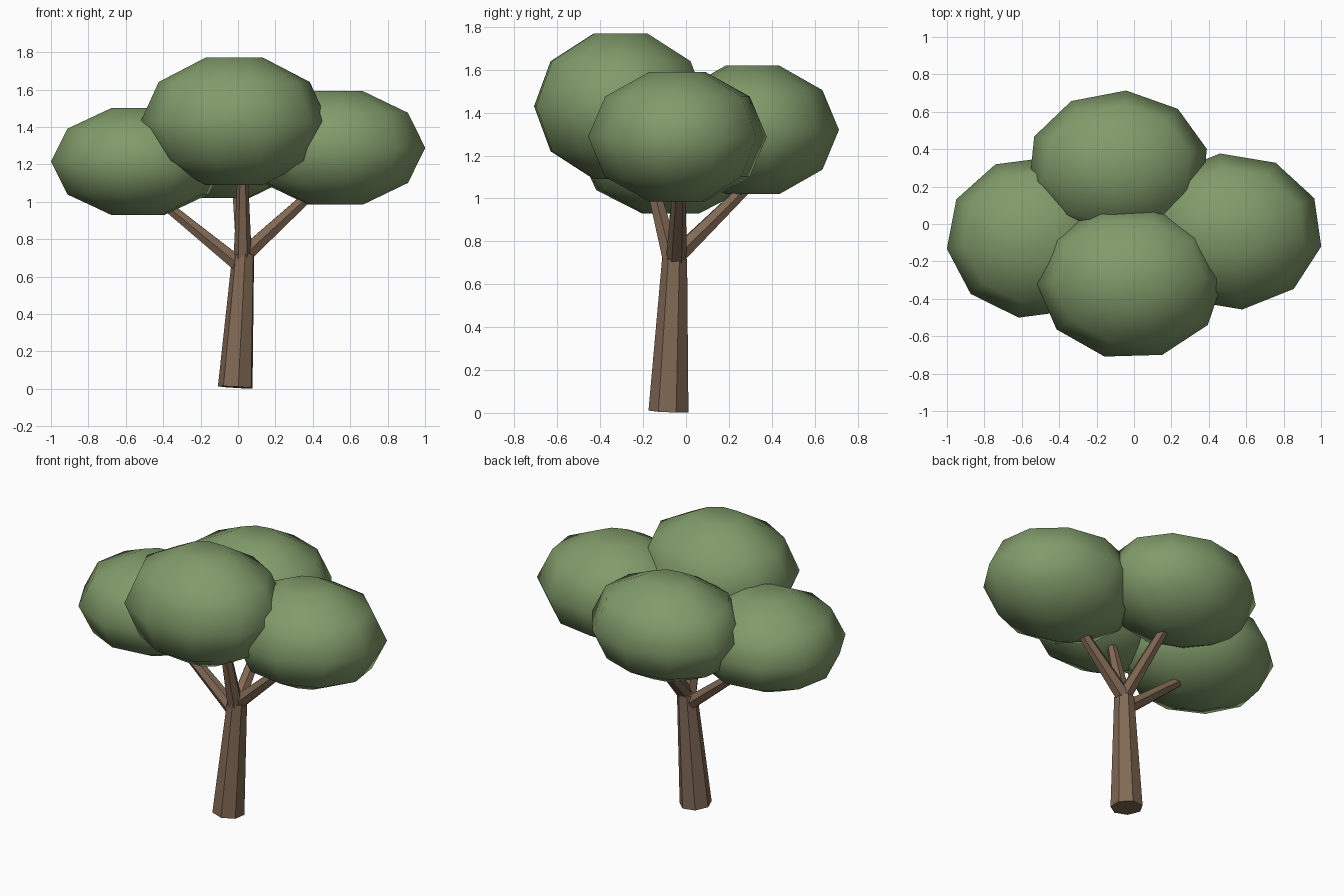
import bpy, bmesh, math
from mathutils import Vector

if "Cube" in bpy.data.objects:
    bpy.data.objects.remove(bpy.data.objects["Cube"])


def material(name, color):
    m = bpy.data.materials.new(name)
    m.diffuse_color = (*color, 1)
    m.use_nodes = True
    m.node_tree.nodes["Principled BSDF"].inputs["Base Color"].default_value = m.diffuse_color
    return m


LEAF = material("leaf green", (0.22, 0.33, 0.145))
BARK = material("bark brown", (0.22, 0.14, 0.09))


def skin_rings(name, rings, mat, smooth):
    """Join equal-length rings of points with quads and close both ends."""
    bm = bmesh.new()
    loops = [[bm.verts.new(p) for p in ring] for ring in rings]
    n = len(loops[0])
    for a, b in zip(loops, loops[1:]):
        for i in range(n):
            j = (i + 1) % n
            bm.faces.new((a[i], a[j], b[j], b[i]))
    bm.faces.new(loops[0][::-1])
    bm.faces.new(loops[-1])
    bmesh.ops.recalc_face_normals(bm, faces=bm.faces)
    for f in bm.faces:
        f.smooth = smooth
    me = bpy.data.meshes.new(name)
    bm.to_mesh(me)
    bm.free()
    me.materials.append(mat)
    ob = bpy.data.objects.new(name, me)
    bpy.context.collection.objects.link(ob)
    return ob


def leaf_clump(name, center, rx, ry, half_height, turn):
    """Ten-sided ellipsoid with small flat caps."""
    rings = []
    for lat in (-72, -36, 0, 36, 72):
        r = math.cos(math.radians(lat))
        z = math.sin(math.radians(lat)) / math.sin(math.radians(72))
        rings.append([(center[0] + rx * r * math.cos(math.radians(turn + 36 * k)),
                       center[1] + ry * r * math.sin(math.radians(turn + 36 * k)),
                       center[2] + half_height * z) for k in range(10)])
    skin_rings(name, rings, LEAF, True)


def limb(name, start, end, r0, r1, sides):
    """Tapered prism between two points, ends square to its axis."""
    a, b = Vector(start), Vector(end)
    q = (b - a).to_track_quat('Z', 'Y')
    rings = [[p + q @ Vector((r * math.cos(math.tau * k / sides),
                              r * math.sin(math.tau * k / sides), 0))
              for k in range(sides)] for p, r in ((a, r0), (b, r1))]
    skin_rings(name, rings, BARK, False)


# Foliage
leaf_clump("front_foliage", (-0.02, -0.305, 1.43), 0.50, 0.42, 0.34, 2)
leaf_clump("right_foliage", (0.52, -0.04, 1.288), 0.49, 0.42, 0.303, 25)
leaf_clump("left_foliage", (-0.535, -0.072, 1.215), 0.47, 0.435, 0.285, 8)
leaf_clump("back_foliage", (-0.085, 0.31, 1.32), 0.487, 0.405, 0.30, 13)

# Trunk
limb("trunk", (-0.012, -0.08, 0.008), (0.03, -0.052, 0.72), 0.096, 0.06, 7)

# Branches
limb("left_branch", (0.01, -0.055, 0.66), (-0.39, -0.04, 0.985), 0.045, 0.03, 6)
limb("right_branch", (0.05, -0.045, 0.73), (0.42, -0.03, 1.07), 0.047, 0.03, 6)
limb("front_branch", (0.025, -0.055, 0.67), (0.025, -0.18, 1.15), 0.05, 0.028, 6)
limb("back_branch", (0.035, -0.045, 0.73), (0.0, 0.29, 1.06), 0.045, 0.03, 6)
